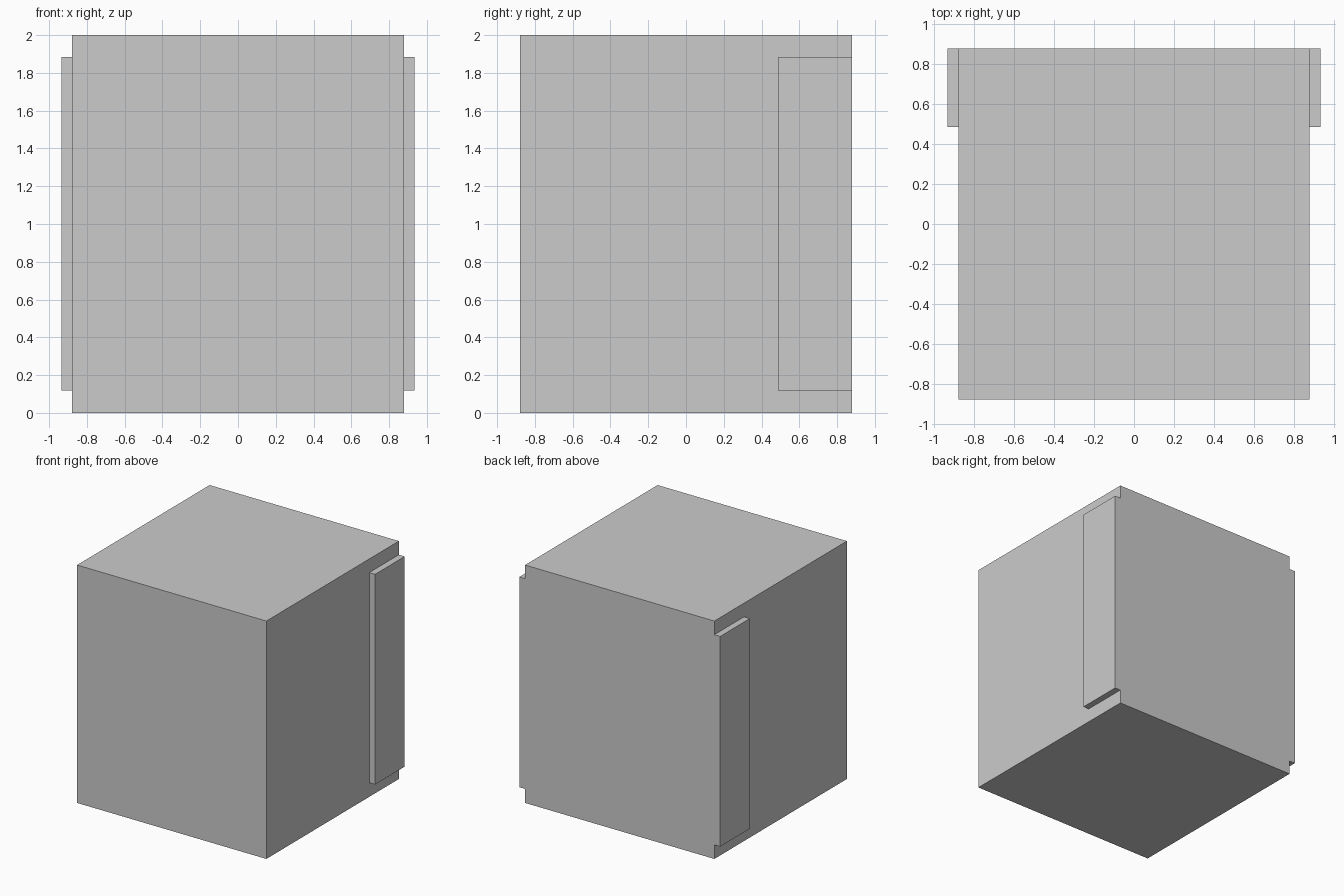
import bpy
import bmesh
from mathutils import Matrix, Vector

if "Cube" in bpy.data.objects:
    bpy.data.objects.remove(bpy.data.objects["Cube"])


def box(name, low, high):
    """Add an axis-aligned box between two opposite corners."""
    low, high = Vector(low), Vector(high)
    bm = bmesh.new()
    bmesh.ops.create_cube(bm, size=1, matrix=Matrix.Translation((low + high) / 2)
                          @ Matrix.Diagonal((*(high - low), 1)))
    mesh = bpy.data.meshes.new(name)
    bm.to_mesh(mesh)
    bm.free()
    obj = bpy.data.objects.new(name, mesh)
    bpy.context.collection.objects.link(obj)
    return obj


HALF = 0.88      # half width and depth of the body
OUTER = 0.934    # outer x of the side strips

# Main block
box("body", (-HALF, -HALF, 0), (HALF, HALF, 2))

# Raised strip at the rear of each side, flush with the back
strip = box("side_strips", (HALF, 0.487, 0.118), (OUTER, HALF, 1.885))
mirror = strip.modifiers.new("mirror", "MIRROR")
mirror.use_axis = (True, False, False)
mirror.use_mirror_merge = False
